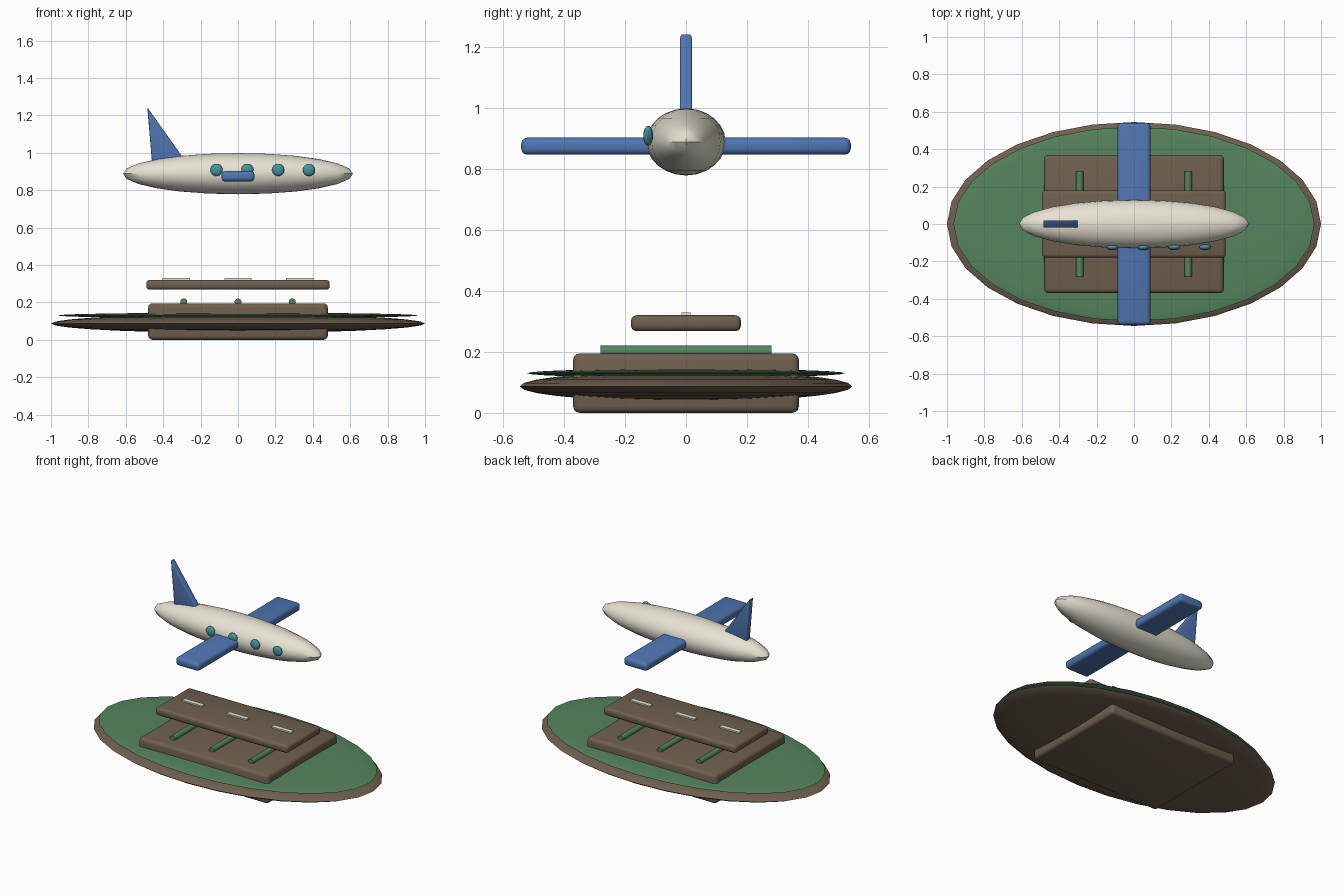
import bpy, bmesh
from math import pi, radians

if "Cube" in bpy.data.objects:
    bpy.data.objects.remove(bpy.data.objects["Cube"])


def make_mat(name, rgb):
    m = bpy.data.materials.new(name)
    m.diffuse_color = (*rgb, 1)
    m.use_nodes = True
    m.node_tree.nodes["Principled BSDF"].inputs["Base Color"].default_value = m.diffuse_color
    return m


BROWN = make_mat("earth_brown", (0.16, 0.115, 0.078))
GREEN = make_mat("grass_green", (0.09, 0.23, 0.11))
BLUE = make_mat("wing_blue", (0.08, 0.18, 0.45))
CREAM = make_mat("cream", (0.80, 0.76, 0.65))
TEAL = make_mat("window_teal", (0.06, 0.30, 0.34))


def finish(ob, name, mat, bevel=0):
    ob.name = name
    ob.data.materials.append(mat)
    bpy.context.view_layer.objects.active = ob
    if bevel:
        b = ob.modifiers.new("bevel", 'BEVEL')
        b.width = bevel
        b.segments = 3
        bpy.ops.object.modifier_apply(modifier=b.name)
    bpy.ops.object.shade_smooth_by_angle(angle=radians(35))
    return ob


def ellipsoid(name, loc, radii, mat, seg=28, rings=14):
    bpy.ops.mesh.primitive_uv_sphere_add(segments=seg, ring_count=rings, radius=1, location=loc)
    ob = bpy.context.object
    ob.scale = radii
    bpy.ops.object.transform_apply(location=False, rotation=False, scale=True)
    finish(ob, name, mat)
    bpy.ops.object.shade_smooth()
    return ob


def box(name, lo, hi, mat, bevel=0):
    bpy.ops.mesh.primitive_cube_add(size=1, location=[(a + b) / 2 for a, b in zip(lo, hi)])
    ob = bpy.context.object
    ob.scale = [b - a for a, b in zip(lo, hi)]
    bpy.ops.object.transform_apply(location=False, rotation=False, scale=True)
    return finish(ob, name, mat, bevel)


# oval island with grass top
ellipsoid("island_base", (0, 0, 0.087), (1.0, 0.545, 0.05), BROWN)
ellipsoid("grass_top", (0, 0, 0.13), (0.965, 0.52, 0.015), GREEN)

# lower slab with three rods across it
box("lower_slab", (-0.48, -0.37, 0), (0.48, 0.37, 0.195), BROWN, 0.022)
for i, x in enumerate((-0.29, 0, 0.29)):
    bpy.ops.mesh.primitive_cylinder_add(vertices=12, radius=0.019, depth=0.56,
                                        location=(x, 0, 0.202), rotation=(pi / 2, 0, 0))
    finish(bpy.context.object, f"rod_{i + 1}", GREEN)

# floating runway with dashes
box("runway", (-0.49, -0.18, 0.268), (0.49, 0.18, 0.32), BROWN, 0.018)
for i, x in enumerate((-0.33, 0, 0.33)):
    box(f"runway_dash_{i + 1}", (x - 0.073, -0.015, 0.314), (x + 0.073, 0.015, 0.329), CREAM)

# aeroplane body, windows and wings
ellipsoid("fuselage", (0, 0, 0.888), (0.615, 0.13, 0.11), CREAM, 24, 12)
for i in range(4):
    ellipsoid(f"window_{i + 1}", (-0.115 + 0.165 * i, -0.124, 0.908),
              (0.033, 0.016, 0.033), TEAL, 16, 8)
box("wings", (-0.088, -0.54, 0.846), (0.088, 0.54, 0.902), BLUE, 0.02)

# triangular tail fin
bm = bmesh.new()
face = bm.faces.new([bm.verts.new((x, -0.02, z))
                     for x, z in ((-0.459, 0.94), (-0.27, 0.94), (-0.485, 1.243))])
ext = bmesh.ops.extrude_face_region(bm, geom=[face])
bmesh.ops.translate(bm, vec=(0, 0.04, 0),
                    verts=[v for v in ext["geom"] if isinstance(v, bmesh.types.BMVert)])
bmesh.ops.recalc_face_normals(bm, faces=bm.faces)
mesh = bpy.data.meshes.new("tail_fin")
bm.to_mesh(mesh)
bm.free()
fin = bpy.data.objects.new("tail_fin", mesh)
bpy.context.collection.objects.link(fin)
bpy.ops.object.select_all(action='DESELECT')
fin.select_set(True)
finish(fin, "tail_fin", BLUE, 0.006)
